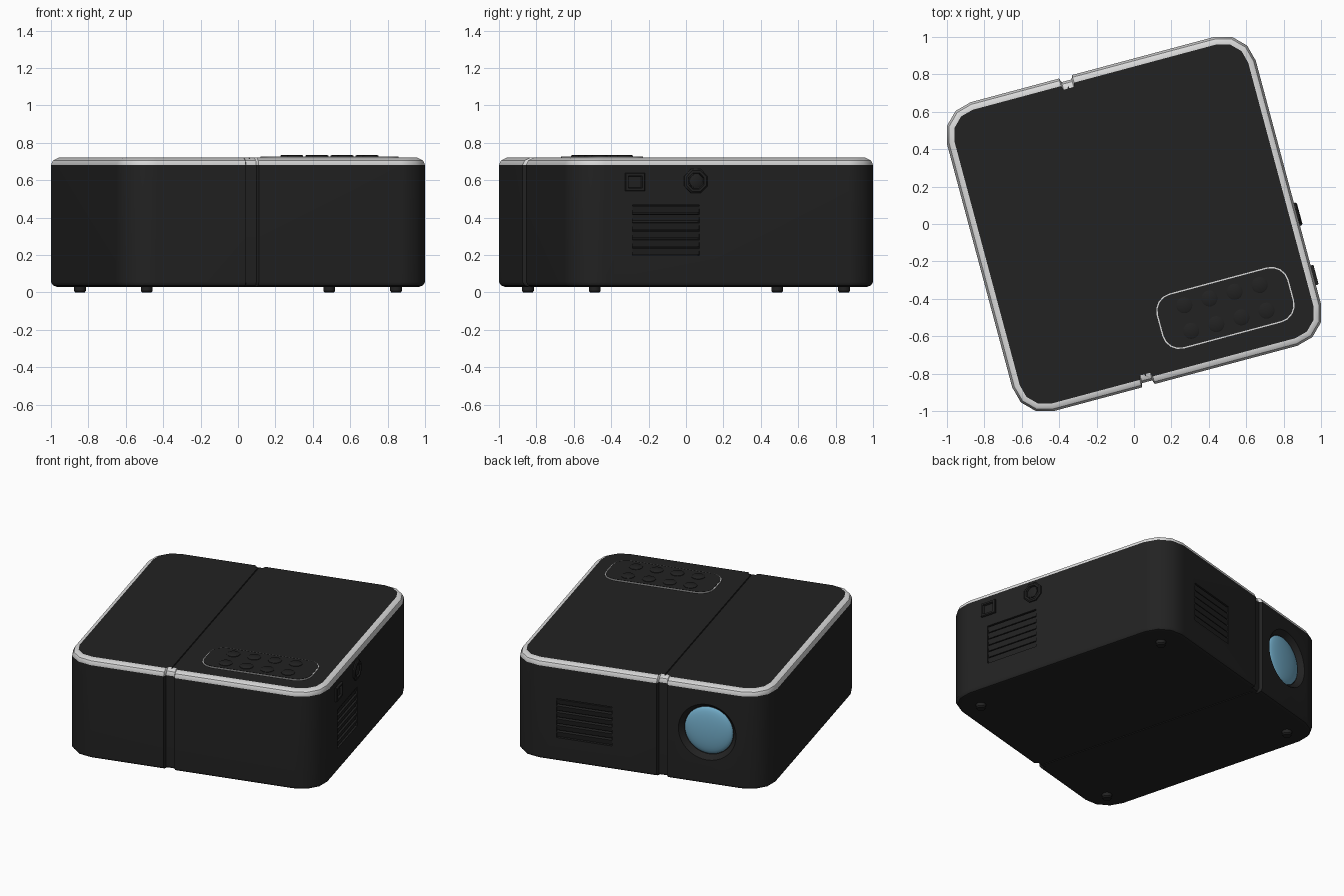
import bpy, bmesh
from math import radians, pi, sin, cos
from mathutils import Matrix, Vector

if "Cube" in bpy.data.objects:
    bpy.data.objects.remove(bpy.data.objects["Cube"])


def material(name, rgb, rough=0.6):
    m = bpy.data.materials.new(name)
    m.use_nodes = True
    color = (*rgb, 1)
    m.diffuse_color = color
    bsdf = m.node_tree.nodes["Principled BSDF"]
    bsdf.inputs["Base Color"].default_value = color
    bsdf.inputs["Roughness"].default_value = rough
    return m


BLACK = material("matte black", (0.016, 0.016, 0.016))
SILVER = material("light silver", (0.70, 0.70, 0.70))
BLUE = material("lens blue", (0.17, 0.42, 0.59))

HALF, RADIUS, TOP = 0.855, 0.18, 0.72
SEAM_X = -0.15
TURN = Matrix.Rotation(radians(15), 4, 'Z')
# side frames: x runs along the wall, y points out of it
BACK = Matrix.Translation((0, HALF, 0))
RIGHT = Matrix.Rotation(-pi / 2, 4, 'Z') @ BACK
OUTWARD = Matrix.Rotation(-pi / 2, 4, 'X')      # turns a lathe axis to y


def finish(bm, name, mats, matrix=Matrix()):
    bmesh.ops.remove_doubles(bm, verts=bm.verts, dist=1e-5)
    bmesh.ops.recalc_face_normals(bm, faces=bm.faces)
    mesh = bpy.data.meshes.new(name)
    bm.to_mesh(mesh)
    bm.free()
    for m in mats:
        mesh.materials.append(m)
    ob = bpy.data.objects.new(name, mesh)
    bpy.context.collection.objects.link(ob)
    ob.matrix_world = TURN @ matrix
    return ob


def loft(rings, name, mats, matrix=Matrix(), rule=None):
    """Skin stacked closed rings and cap both ends."""
    bm = bmesh.new()
    loops = [[bm.verts.new(p) for p in ring] for ring in rings]
    n = len(loops[0])
    for low, high in zip(loops, loops[1:]):
        for i in range(n):
            j = (i + 1) % n
            bm.faces.new((low[i], low[j], high[j], high[i]))
    bm.faces.new(loops[0][::-1])
    bm.faces.new(loops[-1])
    if rule:
        for f in bm.faces:
            f.material_index = rule(f)
    return finish(bm, name, mats, matrix)


def lathe(profile, sides, name, mat, matrix, phase=0.0):
    """Spin (radius, height) points around z."""
    bm = bmesh.new()
    spin = Matrix.Rotation(phase, 3, 'Z')
    verts = [bm.verts.new(spin @ Vector((r, 0, z))) for r, z in profile]
    edges = [bm.edges.new(pair) for pair in zip(verts, verts[1:])]
    bmesh.ops.spin(bm, geom=verts + edges, cent=(0, 0, 0), axis=(0, 0, 1),
                   angle=2 * pi, steps=sides)
    return finish(bm, name, [mat], matrix)


def boxes(items, name, mat, matrix, tilt=0.0):
    """Several boxes, given as (centre, size), in one object."""
    bm = bmesh.new()
    for centre, size in items:
        m = (Matrix.Translation(centre) @ Matrix.Rotation(tilt, 4, 'X')
             @ Matrix.Diagonal((*size, 1)))
        bmesh.ops.create_cube(bm, size=1, matrix=m)
    return finish(bm, name, [mat], matrix)


def rounded(hx, hy, r, z, steps, notch=False):
    """Rounded rectangle, optionally notched front and back at the seam."""
    pts = []
    for k, (sx, sy) in enumerate([(-1, -1), (1, -1), (1, 1), (-1, 1)]):
        for i in range(steps + 1):
            a = pi + (k + i / steps) * pi / 2
            pts.append((sx * (hx - r) + r * cos(a), sy * (hy - r) + r * sin(a), z))
        if notch and k in (0, 2):
            for dx, depth in [(-.036, 0), (-.028, .022), (.028, .022), (.036, 0)]:
                pts.append((SEAM_X - sy * dx, sy * (hy - depth), z))
    return pts


# Body shell with the silver rim around the top
layers = [(.03, .032), (.037, .012), (.055, 0), (.68, 0), (.705, .012), (TOP, .042)]


def rim_rule(face):
    z = face.calc_center_median().z
    return 1 if .681 < z < TOP - .001 else 0


body = loft([rounded(HALF - d, HALF - d, RADIUS - d, z, 3, True) for z, d in layers],
            "body_shell", [BLACK, SILVER], rule=rim_rule)


def cut(cutter):
    cutter.hide_render = True
    mod = body.modifiers.new("cut", 'BOOLEAN')
    mod.operation, mod.solver, mod.object = 'DIFFERENCE', 'EXACT', cutter
    bpy.context.view_layer.objects.active = body
    bpy.ops.object.modifier_apply(modifier=mod.name)
    bpy.data.objects.remove(cutter)


# Hairline seams across the top and the bottom
for z in (TOP, .03):
    cut(boxes([((SEAM_X, 0, z), (.007, 1.6, .012))], "seam_cutter", BLACK, Matrix()))

# Louvred vents on the back and right walls
VENT_Z, VENT_W, VENT_H, SLATS = .333, .37, .27, 6
for side, frame, u in [("back", BACK, .37), ("right", RIGHT, .339)]:
    place = frame @ Matrix.Translation((u, 0, VENT_Z))
    cut(boxes([((0, 0, 0), (VENT_W, .07, VENT_H))], "vent_cutter", BLACK, place))
    pitch = VENT_H / SLATS
    slats = [((0, -.017, (i - (SLATS - 1) / 2) * pitch), (VENT_W, .02, pitch * .78))
             for i in range(SLATS)]
    boxes(slats, side + "_vent_slats", BLACK, place, radians(-12))

# Lens in a sloping recess on the back wall
lens_place = BACK @ Matrix.Translation((-.453, 0, .395)) @ OUTWARD
cut(lathe([(0, -.035), (.165, -.035), (.195, .003), (0, .003)], 40,
          "lens_cutter", BLACK, lens_place))
dome = [(.162 * cos(i * pi / 16), -.036 + .034 * sin(i * pi / 16)) for i in range(9)]
lathe([(0, -.036)] + dome, 40, "lens", BLUE, lens_place)

# Ports on the right wall: square socket and round power jack
socket = RIGHT @ Matrix.Translation((.513, 0, .59)) @ OUTWARD
lathe([(.074, -.01), (.074, .011), (.07, .015), (.052, .015), (.046, .002), (0, .002)],
      4, "square_socket", BLACK, socket @ Matrix.Diagonal((1.04, .9, 1, 1)), pi / 4)
jack = RIGHT @ Matrix.Translation((.176, 0, .595)) @ OUTWARD
lathe([(.069, -.01), (.069, .008), (.06, .015), (.047, .015), (.043, .002), (0, .002)],
      8, "power_jack_ring", BLACK, jack, pi / 8)
lathe([(.036, 0), (.036, .008), (.03, .011), (0, .011)], 16, "power_jack_pin", BLACK, jack)

# Control panel: silver edge plate under a black plate
panel = Matrix.Translation((.356, -.56, 0))
for name, mat, grow, z in [("panel_edge", SILVER, .005, .7255),
                           ("panel_plate", BLACK, -.002, .7275)]:
    hx, hy, r = .36 + grow, .147 + grow, .09 + grow
    loft([rounded(hx, hy, r, TOP - .005, 4), rounded(hx, hy, r, z, 4)], name, [mat], panel)

# Two rows of four round buttons
for row in range(2):
    for col in range(4):
        spot = panel @ Matrix.Translation(((col - 1.5) * .139, (row - .5) * .142, .7275))
        lathe([(.043, -.002), (.043, .003), (.036, .007), (0, .008)], 20,
              f"button_{row + 1}_{col + 1}", BLACK, spot)

# Four feet
for sx in (-1, 1):
    for sy in (-1, 1):
        lathe([(0, 0), (.026, 0), (.032, .008), (.032, .034), (0, .034)], 16,
              "foot", BLACK, Matrix.Translation((sx * .69, sy * .69, 0)))

# Smooth shading with sharp edges kept
for ob in list(bpy.context.collection.objects):
    if ob.type != 'MESH' or not ob.data.materials or ob.data.materials[0] not in (BLACK, SILVER, BLUE):
        continue
    bpy.ops.object.select_all(action='DESELECT')
    ob.select_set(True)
    bpy.context.view_layer.objects.active = ob
    bpy.ops.object.shade_smooth_by_angle(angle=radians(35))
weighted = body.modifiers.new("even_shading", 'WEIGHTED_NORMAL')
weighted.keep_sharp = True
